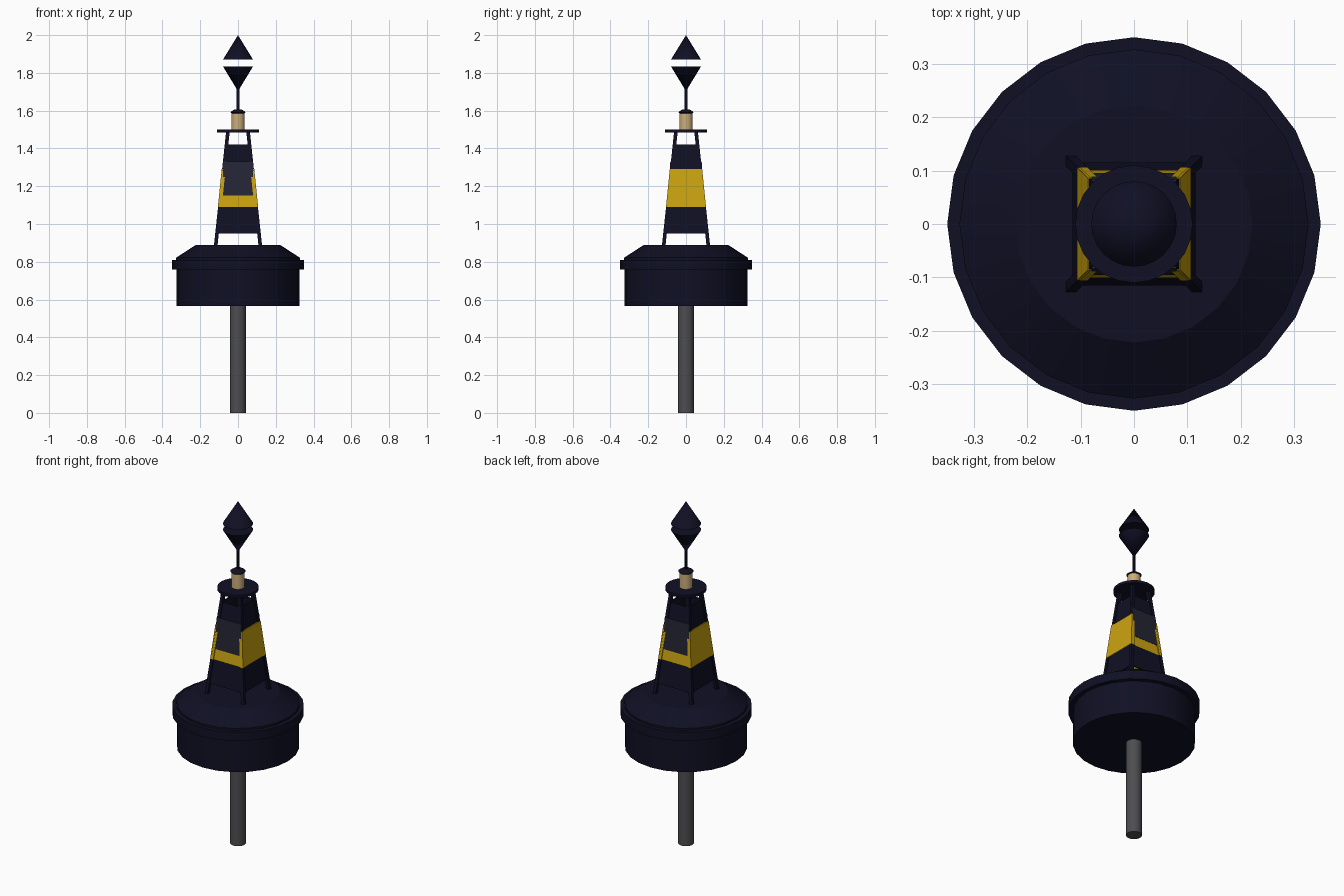
import bpy, bmesh, math
from mathutils import Matrix

if "Cube" in bpy.data.objects:
    bpy.data.objects.remove(bpy.data.objects["Cube"])


def mat(name, rgb):
    m = bpy.data.materials.new(name)
    m.diffuse_color = (*rgb, 1)
    m.use_nodes = True
    m.node_tree.nodes["Principled BSDF"].inputs["Base Color"].default_value = m.diffuse_color
    return m


NAVY = mat("navy black", (0.005, 0.005, 0.018))
YELLOW = mat("yellow", (0.60, 0.37, 0.005))
PANEL = mat("dark panel grey", (0.018, 0.018, 0.036))
TAN = mat("tan lens", (0.60, 0.42, 0.19))
GREY = mat("steel grey", (0.075, 0.075, 0.08))


def finish(bm, name, mats, smooth=False):
    bmesh.ops.recalc_face_normals(bm, faces=bm.faces)
    me = bpy.data.meshes.new(name)
    bm.to_mesh(me)
    bm.free()
    for m in mats:
        me.materials.append(m)
    ob = bpy.data.objects.new(name, me)
    bpy.context.collection.objects.link(ob)
    if smooth:
        bpy.ops.object.select_all(action='DESELECT')
        ob.select_set(True)
        bpy.context.view_layer.objects.active = ob
        bpy.ops.object.shade_smooth_by_angle(angle=math.radians(30))
    return ob


def loft(bm, rings):
    """Skin a list of closed rings and cap both ends."""
    rings = [[bm.verts.new(p) for p in r] for r in rings]
    n = len(rings[0])
    for a, b in zip(rings, rings[1:]):
        for i in range(n):
            j = (i + 1) % n
            bm.faces.new((a[i], a[j], b[j], b[i]))
    bm.faces.new(rings[0])
    bm.faces.new(rings[-1])


def turned(name, profile, m, sides=24):
    """Round part from (radius, height) points."""
    bm = bmesh.new()
    angles = [2 * math.pi * i / sides for i in range(sides)]
    loft(bm, [[(r * math.cos(a), r * math.sin(a), z) for a in angles] for r, z in profile])
    bmesh.ops.remove_doubles(bm, verts=bm.verts, dist=0.0002)
    return finish(bm, name, [m], True)


# Float, keel tube, deck plate, lantern and top mark
turned("keel_tube", [(0.042, 0), (0.042, 0.57)], GREY)
turned("float_body", [(0.325, 0.565), (0.325, 0.758), (0.35, 0.758), (0.35, 0.81),
                      (0.327, 0.81), (0.327, 0.822), (0.222, 0.89)], NAVY)
turned("lantern_plate", [(0.11, 1.485), (0.11, 1.50)], NAVY)
turned("lantern_lens", [(0.035, 1.50), (0.035, 1.59)], TAN)
turned("lantern_cap", [(0.035, 1.586), (0.041, 1.592), (0.022, 1.605)], NAVY)
turned("top_mast", [(0.007, 1.60), (0.007, 1.73)], NAVY, 12)
turned("lower_cone", [(0.00005, 1.703), (0.08, 1.835)], NAVY)
turned("upper_cone", [(0.08, 1.87), (0.00005, 2.0)], NAVY)


def reach(z):
    """Distance from the axis to the outer leg faces."""
    return 0.127 - 0.107 * (z - 0.89)


# Four tapering corner legs, yellow in the middle band
for k, name in enumerate(("back_right", "back_left", "front_left", "front_right")):
    bm = bmesh.new()
    rings = []
    for z in (0.88, 1.09, 1.28, 1.49):
        o = reach(z)
        i = o - 0.019
        rings.append([(o, o, z), (i, o, z), (i, i, z), (o, i, z)])
    loft(bm, rings)
    for f in bm.faces:
        f.material_index = int(1.09 < f.calc_center_median().z < 1.28)
    bm.transform(Matrix.Rotation(k * math.pi / 2, 4, 'Z'))
    finish(bm, name + "_leg", [NAVY, YELLOW])


def plate(name, k, m, z0, z1, d0, d1, w0, w1, t=0.006):
    """Leaning plate on side k of the tower."""
    bm = bmesh.new()
    loft(bm, [[(-w, -d, z), (w, -d, z), (w, -d + t, z), (-w, -d + t, z)]
              for z, d, w in ((z0, d0, w0), (z1, d1, w1))])
    bm.transform(Matrix.Rotation(k * math.pi / 2, 4, 'Z'))
    finish(bm, name, [m])


# Tower cladding: navy below and above, yellow in the middle
for k, side in enumerate(("front", "right", "back", "left")):
    for part, m, z0, z1 in (("lower", NAVY, 0.95, 1.09), ("middle", YELLOW, 1.09, 1.29),
                            ("upper", NAVY, 1.29, 1.42)):
        if part == "middle" and k % 2 == 0:
            z1 = 1.24
        a, b = reach(z0), reach(z1)
        plate(f"{side}_{part}_cladding", k, m, z0, z1, a - 0.005, b - 0.005,
              a - 0.003, b - 0.003)
    if k % 2 == 0:
        # Dark panels on front and back
        plate(side + "_solar_panel", k, PANEL, 1.15, 1.33, 0.0955, 0.083, 0.08, 0.08, 0.008)
    else:
        # Yellow boards on left and right
        plate(side + "_yellow_board", k, YELLOW, 1.09, 1.29, reach(1.09) + 0.001,
              reach(1.29) + 0.002, 0.106, 0.086)
